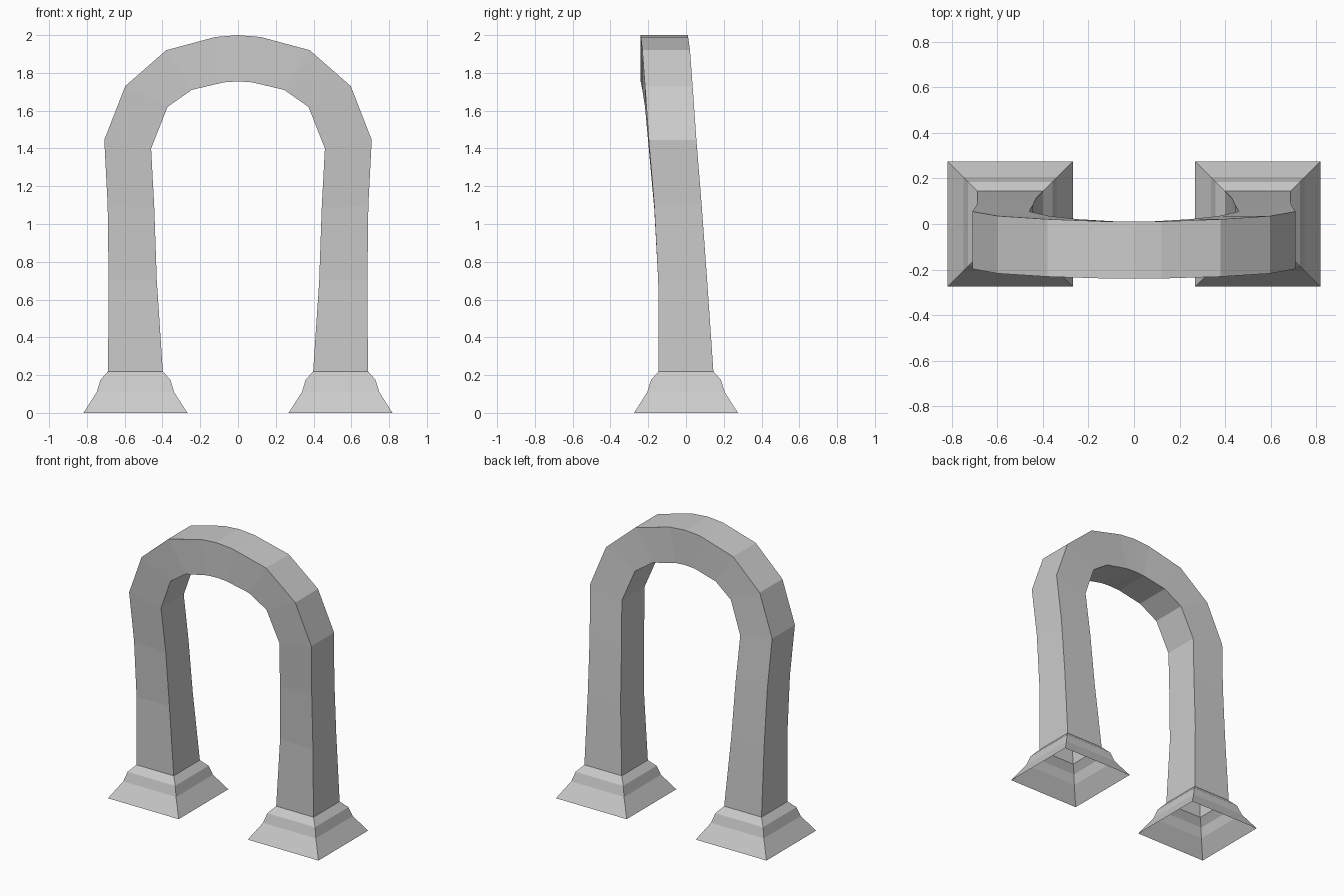
import bpy, bmesh

if "Cube" in bpy.data.objects:
    bpy.data.objects.remove(bpy.data.objects["Cube"])

def make_object(name, rings, closed_profile=True):
    """Skin a series of four-cornered rings into one flat-shaded shell."""
    bm = bmesh.new()
    loops = [[bm.verts.new(p) for p in ring] for ring in rings]
    for a, b in zip(loops, loops[1:]):
        for i in range(4):
            j = (i + 1) % 4
            bm.faces.new((a[i], a[j], b[j], b[i]))
    bmesh.ops.recalc_face_normals(bm, faces=bm.faces)
    mesh = bpy.data.meshes.new(name)
    bm.to_mesh(mesh)
    bm.free()
    obj = bpy.data.objects.new(name, mesh)
    bpy.context.collection.objects.link(obj)
    return obj

# Leaning arch: outer x, outer z, inner x, inner z, front y, back y (foot to crown)
stations = [
    (0.688, 0.22, 0.398, 0.22, -0.145, 0.145),
    (0.685, 0.70, 0.430, 0.70, -0.147, 0.112),
    (0.690, 1.10, 0.443, 1.08, -0.168, 0.083),
    (0.708, 1.445, 0.460, 1.40, -0.197, 0.055),
    (0.597, 1.73, 0.373, 1.62, -0.217, 0.035),
    (0.380, 1.92, 0.245, 1.71, -0.231, 0.021),
    (0.120, 1.99, 0.075, 1.75, -0.239, 0.011),
]

def arch_ring(s, side):
    ox, oz, ix, iz, f, b = s
    return [(side * ox, f, oz), (side * ox, b, oz),
            (side * ix, b, iz), (side * ix, f, iz)]

crown = (0, 2.0, 0, 1.755, -0.24, 0.01)
rings = [arch_ring(s, 1) for s in stations] + [arch_ring(crown, 1)]
rings += [arch_ring(s, -1) for s in reversed(stations)]
make_object("arch", rings)

# Hollow stepped plinths: half width, height
plinth = [(0.275, 0), (0.205, 0.11), (0.185, 0.175), (0.145, 0.22)]
for name, cx in (("left_plinth", -0.543), ("right_plinth", 0.543)):
    make_object(name, [[(cx - h, -h, z), (cx + h, -h, z),
                        (cx + h, h, z), (cx - h, h, z)] for h, z in plinth])
